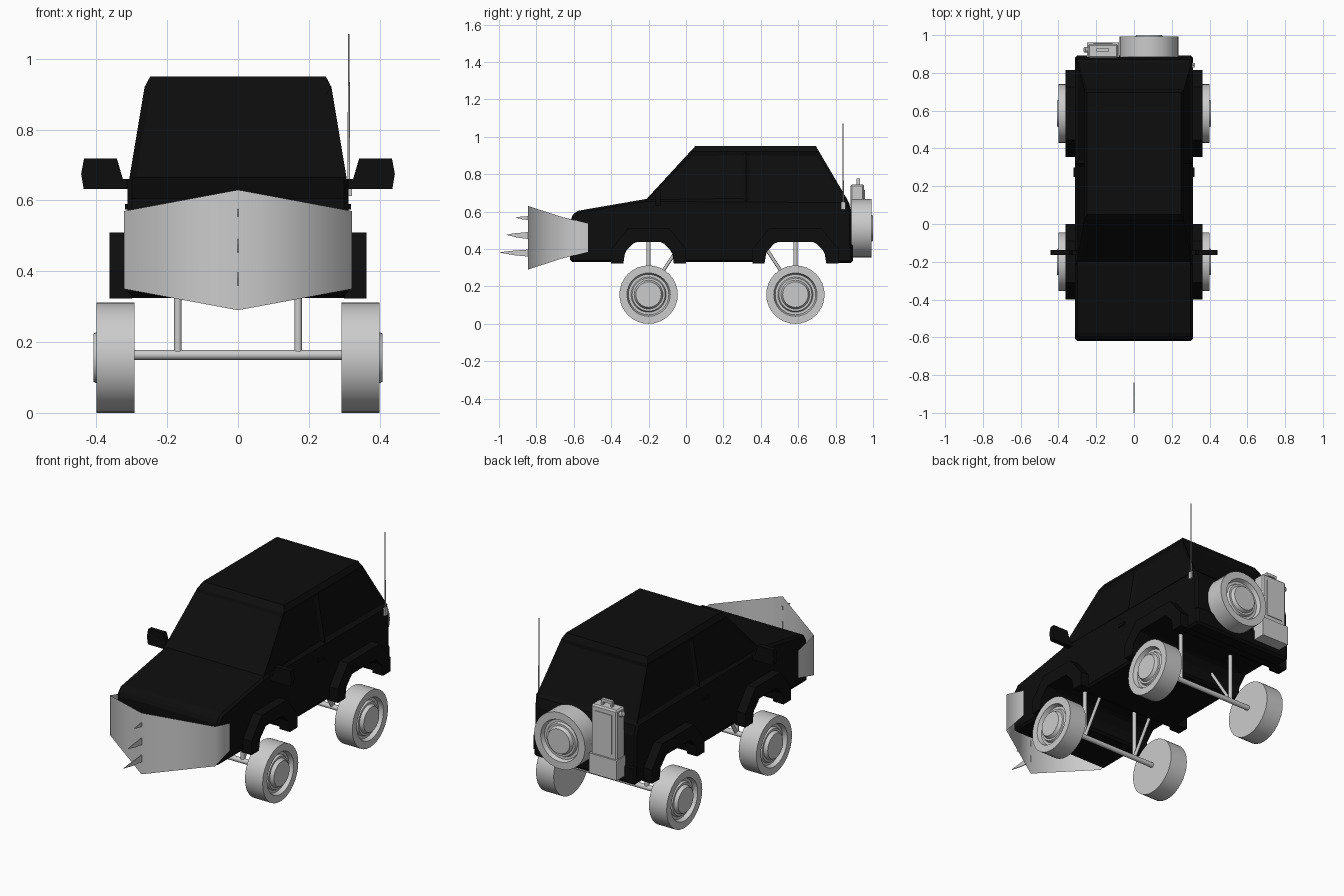
import bpy, bmesh
from math import pi, radians
from mathutils import Vector

if "Cube" in bpy.data.objects:
    bpy.data.objects.remove(bpy.data.objects["Cube"])

black = bpy.data.materials.new("black_paint")
black.diffuse_color = (0.004, 0.004, 0.004, 1)
black.use_nodes = True
black.node_tree.nodes["Principled BSDF"].inputs["Base Color"].default_value = black.diffuse_color


def finish(name, bm, mat=None, smooth=None, bevel=0):
    bmesh.ops.recalc_face_normals(bm, faces=bm.faces)
    me = bpy.data.meshes.new(name)
    bm.to_mesh(me)
    bm.free()
    ob = bpy.data.objects.new(name, me)
    bpy.context.collection.objects.link(ob)
    if mat:
        me.materials.append(mat)
    if bevel:
        m = ob.modifiers.new("bevel", 'BEVEL')
        m.width, m.segments, m.limit_method = bevel, 1, 'ANGLE'
    if smooth:
        bpy.ops.object.select_all(action='DESELECT')
        ob.select_set(True)
        bpy.context.view_layer.objects.active = ob
        bpy.ops.object.shade_smooth_by_angle(angle=radians(smooth))
    return ob


def prism(name, pts, axis, a, b, mat=None, bevel=0):
    """Extrude a profile along x (pts = y,z) or y (pts = x,z)."""
    bm = bmesh.new()
    put = (lambda p, t: (t, p[0], p[1])) if axis == 'x' else (lambda p, t: (p[0], t, p[1]))
    lo = [bm.verts.new(put(p, a)) for p in pts]
    hi = [bm.verts.new(put(p, b)) for p in pts]
    bm.faces.new(lo)
    bm.faces.new(hi)
    for i in range(len(pts)):
        j = (i + 1) % len(pts)
        bm.faces.new((lo[i], lo[j], hi[j], hi[i]))
    return finish(name, bm, mat, bevel=bevel)


def box(name, x0, x1, y0, y1, z0, z1, mat=None, bevel=0):
    return prism(name, [(y0, z0), (y1, z0), (y1, z1), (y0, z1)], 'x', x0, x1, mat, bevel)


def rod(name, p, q, r, n=12, r2=None):
    p, q = Vector(p), Vector(q)
    bm = bmesh.new()
    bmesh.ops.create_cone(bm, cap_ends=True, segments=n, radius1=r,
                          radius2=r if r2 is None else r2, depth=(q - p).length)
    bmesh.ops.rotate(bm, verts=bm.verts, matrix=(q - p).to_track_quat('Z', 'Y').to_matrix())
    bmesh.ops.translate(bm, verts=bm.verts, vec=(p + q) / 2)
    return finish(name, bm, smooth=50)


def wheel(name, loc, turn):
    prof = [(0, 0), (0, .156), (.108, .156), (.108, .116), (.085, .108), (.085, .094),
            (.097, .088), (.097, .077), (.116, .068), (.116, 0)]
    bm = bmesh.new()
    vs = [bm.verts.new((x, 0, r)) for x, r in prof]
    es = [bm.edges.new(e) for e in zip(vs, vs[1:])]
    bmesh.ops.spin(bm, geom=vs + es, cent=(0, 0, 0), axis=(1, 0, 0),
                   angle=2 * pi, steps=32, use_duplicate=False)
    bmesh.ops.remove_doubles(bm, verts=bm.verts, dist=1e-5)
    ob = finish(name, bm, smooth=30)
    ob.location, ob.rotation_euler = loc, (0, 0, turn)


FRONT, REAR = -0.2, 0.585


def arch(c, w):
    """Wheel arch opening, front to back."""
    return [(c - w, .33), (c - w + .01, .385), (c - w + .06, .437),
            (c + w - .06, .437), (c + w - .01, .385), (c + w, .33)]


# lower body with arches running through
prism("lower_body", [(-.61, .33)] + arch(FRONT, .135) + arch(REAR, .165) +
      [(.885, .33), (.885, .6), (.868, .66), (-.22, .666), (-.585, .603), (-.615, .57)],
      'x', -.312, .312, black, .012)

# cabin with recessed windows
bm = bmesh.new()
rings = []
for w, yf, ym, yr, z in [(.308, -.222, .32, .868, .655), (.264, .022, .32, .712, .92),
                         (.248, .05, .32, .695, .95)]:
    rings.append([bm.verts.new(v) for v in [(-w, yf, z), (w, yf, z), (w, ym, z),
                                            (w, yr, z), (-w, yr, z), (-w, ym, z)]])
panes = []
for k in range(2):
    for i in range(6):
        j = (i + 1) % 6
        f = bm.faces.new((rings[k][i], rings[k][j], rings[k + 1][j], rings[k + 1][i]))
        if k == 0:
            panes.append(f)
bm.faces.new(rings[2])
bm.faces.new(rings[0][::-1])
bmesh.ops.recalc_face_normals(bm, faces=bm.faces)
bmesh.ops.inset_individual(bm, faces=panes, thickness=.025, depth=-.01)
finish("cabin", bm, black)

# bumpers
box("front_bumper", -.312, .312, -.62, -.54, .33, .45, black, .012)
box("rear_bumper", -.312, .312, .8, .892, .325, .43, black, .012)

for s, side in ((1, "right"), (-1, "left")):
    # fender flares
    for c, w, o, end in ((FRONT, .135, .2, "front"), (REAR, .165, .23, "rear")):
        outer = [(c + o, .323), (c + o, .40), (c + o - .09, .51),
                 (c - o + .09, .51), (c - o, .40), (c - o, .323)]
        inner = [(y, max(z, .323) if z > .34 else .323) for y, z in arch(c, w)]
        prism(f"{end}_{side}_flare", inner + outer, 'x', s * .3, s * .363, black)
        # wheels and suspension struts
        wheel(f"{end}_{side}_wheel", (s * .292, c, .156), 0 if s > 0 else pi)
        rod(f"{end}_{side}_strut", (s * .17, c, .165), (s * .17, c, .45), .011, 8)
        d = .155 if end == "front" else -.155
        rod(f"{end}_{side}_brace", (s * .17, c, .165), (s * .17, c + d, .4), .009, 8)
    # mirrors and door handles
    prism(f"{side}_mirror", [(s * x, z) for x, z in
          [(.29, .633), (.436, .633), (.443, .675), (.435, .718), (.342, .718),
           (.325, .66), (.29, .66)]], 'y', -.165, -.137, black)
    x0, x1 = sorted((s * .305, s * .319))
    box(f"{side}_door_handle", x0, x1, .25, .3, .575, .59, black)

for c, end in ((FRONT, "front"), (REAR, "rear")):
    rod(f"{end}_axle", (-.3, c, .164), (.3, c, .164), .014)

# folded sheet plow
bm = bmesh.new()
cols = [(bm.verts.new((x, y, .46 - h)), bm.verts.new((x, y, .46 + h))) for x, y, h in
        [(-.318, -.525, .076), (-.322, -.66, .11), (0, -.845, .17),
         (.322, -.66, .11), (.318, -.525, .076)]]
for a, b in zip(cols, cols[1:]):
    bm.faces.new((a[0], b[0], b[1], a[1]))
finish("plow", bm, smooth=65)

# plow spikes
for i, (z, h, tip) in enumerate([(.565, .011, -.91), (.472, .019, -.962), (.378, .019, -1)]):
    mid = (tip - .84) / 2
    prism(f"spike_{i + 1}", [(-.84, z - h), (mid, z - h * .6), (tip, z + h * .2),
                             (mid - .02, z + h * .6), (-.84, z + h)], 'x', -.002, .002)

# spare wheel and fuel can on the tail
wheel("spare_wheel", (.08, .884, .51), pi / 2)
box("fuel_can", -.243, -.085, .88, .953, .37, .745, bevel=.008)
box("can_panel", -.215, -.113, .95, .957, .5, .715)
box("can_holder", -.249, -.079, .88, .962, .365, .475)
for x in (-.198, -.142):
    box("can_handle_post", x, x + .01, .912, .93, .74, .765)
box("can_handle", -.198, -.132, .912, .93, .762, .777)
rod("can_cap", (-.24, .922, .715), (-.262, .922, .725), .014)

# antenna
box("antenna_base", .295, .322, .828, .852, .612, .652)
rod("antenna", (.313, .84, .64), (.313, .84, 1.07), .004, 8, .002)
